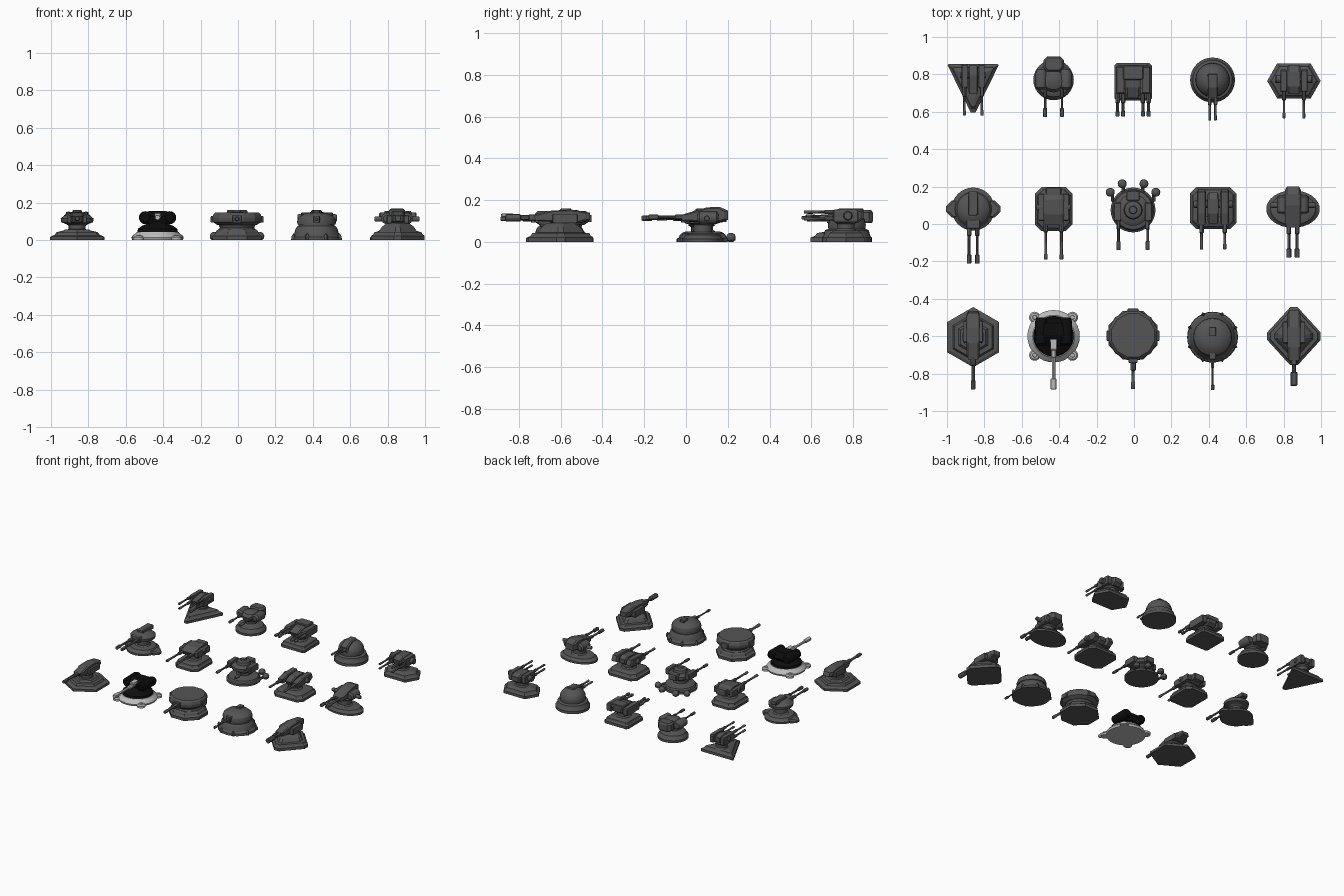
import bpy, bmesh
from math import sin, cos, pi, radians
from mathutils import Vector

def material(name, v):
    m = bpy.data.materials.new(name)
    m.diffuse_color = (v, v, v, 1)
    return m

DARK, BLACK, PALE = material("dark_grey", 0.09), material("black", 0.004), material("pale_grey", 0.5)
O, P, MAT = Vector((0, 0, 0)), "", DARK
round_parts = []

def start(prefix, x, y, mat=DARK):
    global O, P, MAT
    O, P, MAT = Vector((x, y, 0)), prefix, mat

def ngon(n, rx, ry=None, rot=0.0):
    ry = ry or rx
    return [(rx * cos(rot + 2 * pi * i / n), ry * sin(rot + 2 * pi * i / n)) for i in range(n)]

def chamfer(hx, hy, c):
    return [(hx, -hy + c), (hx, hy - c), (hx - c, hy), (-hx + c, hy),
            (-hx, hy - c), (-hx, -hy + c), (-hx + c, -hy), (hx - c, -hy)]

def loft(name, pts, tiers, c=(0, 0, 0), axis='Z', smooth=False, mat=None):
    """Outline pts swept through tiers of (distance, scale) along an axis."""
    bm = bmesh.new()
    rings = []
    for h, s in tiers:
        ring = []
        for u, v in pts:
            p = {'Z': (u * s, v * s, h), 'Y': (u * s, h, v * s), 'X': (h, u * s, v * s)}[axis]
            ring.append(bm.verts.new(Vector(p) + Vector(c) + O))
        rings.append(ring)
    n = len(pts)
    for a, b in zip(rings, rings[1:]):
        for i in range(n):
            bm.faces.new((a[i], a[(i + 1) % n], b[(i + 1) % n], b[i]))
    bm.faces.new(rings[0])
    bm.faces.new(rings[-1])
    bmesh.ops.recalc_face_normals(bm, faces=bm.faces)
    me = bpy.data.meshes.new(P + "_" + name)
    bm.to_mesh(me)
    bm.free()
    ob = bpy.data.objects.new(P + "_" + name, me)
    bpy.context.collection.objects.link(ob)
    me.materials.append(mat or MAT)
    if smooth:
        round_parts.append(ob)
    return ob

def disc(name, tiers, c=(0, 0, 0), axis='Z', n=32, mat=None):
    return loft(name, ngon(n, 1), tiers, c, axis, True, mat)

def box(name, c, size, cham=0.2):
    hx, hy, hz = (s / 2 for s in size)
    return loft(name, chamfer(hx, hy, cham * min(hx, hy)),
                [(-hz, .94), (-hz * .7, 1), (hz * .7, 1), (hz, .9)], c)

def pair(name, c, size):
    for s, side in ((-1, "left"), (1, "right")):
        box(side + "_" + name, (s * c[0], c[1], c[2]), size)

def side(name, w, prof, x=0):
    """Body drawn as a (y, z) side profile, with softened flanks."""
    cy, cz = sum(p[0] for p in prof) / len(prof), sum(p[1] for p in prof) / len(prof)
    return loft(name, [(a - cy, b - cz) for a, b in prof],
                [(-w, .82), (-w * .75, 1), (w * .75, 1), (w, .82)], (x, cy, cz), 'X')

def guns(xs, zs, y0, y1, r, muzzle=1.6, ml=.03):
    for x in xs:
        for z in zs:
            m = r * muzzle
            disc("barrel", [(y0, r * 1.6), (y0 - .05, r * 1.6), (y0 - .055, r), (y1 + ml, r),
                            (y1 + ml - .004, m), (y1 + .004, m), (y1, m * .8)], (x, 0, z), 'Y', 12)

def axle(w, r, y, z):
    disc("axle", [(-w, r * .8), (-w + .006, r), (w - .006, r), (w, r * .8)], (0, y, z), 'X', 16)

def neck(r, z0, z1, y=0):
    disc("neck", [(z0, r * 1.25), (z0 + .01, r), (z1 - .01, r), (z1, r * 1.3)], (0, y, 0), n=20)

BODY = [(-.07, .095), (.06, .088), (.085, .105), (.085, .135), (.05, .152), (-.03, .148), (-.085, .125)]
C1, C2, C3, C4, C5 = -.86, -.43, -.005, .42, .855
R1, R2, R3 = -.605, .08, .765

# ---- front row: single-barrel turrets
start("hexagon_turret", C1, R1)
loft("base", ngon(6, .161, rot=pi / 2), [(0, 1), (.018, 1), (.026, .9), (.028, .78), (.042, .72), (.043, .56), (.055, .48)])
neck(.045, .05, .09)
side("gun_body", .035, [(-.1, .095), (.08, .088), (.14, .105), (.13, .135), (.05, .15), (-.03, .148), (-.12, .125)])
pair("cheek", (.04, .03, .11), (.025, .12, .04))
guns([0], [.115], -.1, -.28, .009, 1.4, .05)

start("footed_turret", C2, R1 + .005, PALE)
disc("base", [(0, .135), (.014, .14), (.026, .132), (.034, .118), (.044, .112)])
for i in range(4):
    a = pi / 4 + i * pi / 2
    disc("foot", [(0, .03), (.014, .03), (.022, .022), (.023, .012), (.028, .01)],
         (.143 * cos(a), .143 * sin(a), 0), n=16)
disc("collar", [(.044, .108), (.06, .105), (.075, .085), (.085, .06), (.1, .045)], mat=BLACK)
MAT = BLACK
side("gun_body", .06, [(-.04, .085), (.07, .08), (.095, .11), (.07, .15), (.0, .155), (-.05, .125)])
for s in (-1, 1):
    disc("side_pod", [(-.05, .02), (-.04, .032), (.08, .034), (.1, .025)], (s * .065, 0, .118), 'Y', 16)
MAT = PALE
box("breech", (0, -.02, .13), (.035, .11, .03))
guns([0], [.12], -.06, -.285, .009, 1.7, .06)

start("drum_turret", C3, R1 + .01)
O8 = ngon(8, .138, rot=pi / 8)
loft("base", O8, [(0, 1.02), (.022, 1.02), (.032, .92), (.046, .88), (.056, .8)])
disc("waist", [(.055, .1), (.065, .092), (.085, .1)])
loft("turret_head", ngon(12, .136, rot=pi / 12), [(.08, .8), (.095, .98), (.118, 1), (.137, .96), (.147, .88)])
pair("side_box", (.128, -.002, .11), (.026, .055, .034))
pair("sensor", (.137, -.002, .11), (.008, .03, .02))
box("mantlet", (0, -.132, .112), (.05, .03, .04))
guns([0], [.112], -.135, -.288, .009, 1.25, .04)
box("rear_box", (0, .125, .112), (.06, .035, .035))

start("dome_turret", C4, R1)
disc("base", [(0, .136), (.016, .134), (.026, .122), (.06, .112), (.074, .102)])
for i in range(8):
    a = pi / 8 + i * pi / 4
    loft("base_stud", ngon(4, .012, rot=a), [(0, 1), (.02, 1), (.034, .3)], (.132 * cos(a), .132 * sin(a), 0))
disc("ring", [(.074, .096), (.082, .096)])
disc("dome", [(.082, .102), (.1, .104), (.118, .098), (.133, .08), (.143, .056), (.148, .03)])
box("hatch", (0, .03, .15), (.035, .05, .02))
box("mantlet", (0, -.1, .11), (.035, .04, .035))
guns([0], [.11], -.11, -.283, .0055, 1.7, .03)

start("diamond_turret", C5, R1 + .005)
loft("base", [(.143, -.02), (.143, .02), (.02, .155), (-.02, .155), (-.143, .02), (-.143, -.02), (-.02, -.155), (.02, -.155)],
     [(0, 1), (.022, 1), (.03, .92), (.042, .88), (.044, .72), (.07, .6), (.09, .42)])
neck(.045, .08, .1)
side("gun_body", .035, [(-.12, .1), (.09, .09), (.14, .105), (.14, .14), (.05, .155), (-.06, .148), (-.13, .13)])
pair("cheek", (.045, .02, .112), (.03, .12, .045))
guns([0], [.115], -.1, -.265, .01, 1.8, .075)

# ---- middle row: twin-barrel turrets
start("disc_turret", C1, R2)
disc("base", [(0, .115), (.014, .115), (.022, .1), (.034, .092), (.04, .07)])
loft("base_wings", chamfer(.145, .045, .03), [(0, 1), (.016, 1), (.024, .9)])
neck(.045, .038, .085)
disc("turret_head", [(.085, .06), (.095, .085), (.115, .088), (.13, .07), (.142, .04)])
box("spine", (0, .03, .145), (.05, .13, .03))
box("mantlet", (0, -.08, .112), (.075, .05, .04))
guns([-.022, .022], [.113], -.09, -.292, .0075, 1.6, .05)

start("block_turret", C2, R2)
loft("base", chamfer(.1, .117, .035), [(0, 1), (.018, 1), (.028, .9), (.042, .86), (.05, .7)])
neck(.045, .048, .09)
side("gun_body", .055, BODY)
pair("arm", (.066, .01, .112), (.03, .15, .045))
box("rear_box", (0, .09, .118), (.085, .05, .045))
axle(.09, .018, .01, .118)
guns([-.042, .042], [.115], -.07, -.27, .0075, 1.3)

start("orb_turret", C3, R2 - .005)
disc("base", [(0, .12), (.014, .12), (.02, .11), (.034, .104), (.04, .08)])
neck(.05, .038, .08)
disc("turret_head", [(.08, .055), (.09, .082), (.112, .084), (.122, .07), (.126, .05), (.145, .045), (.15, .035), (.15, .022), (.16, .018)])
for s in (-1, 1):
    for x, y in ((.058, .14), (.122, .095)):
        disc("orb", [(.0, .012), (.008, .022), (.024, .024), (.036, .018), (.042, .008)], (s * x, y, 0), n=14)
        disc("orb_arm", [(0, .009), (.05, .009)], (s * x * .9, y - .05, .016), 'Y', 8)
pair("gun_pod", (.082, -.01, .112), (.036, .1, .045))
guns([-.078, .078], [.112], -.05, -.215, .007, 1.5, .05)
box("rear_box", (0, .075, .112), (.07, .05, .04))

start("slab_turret", C4 + .003, R2 + .005)
loft("base", chamfer(.124, .113, .035), [(0, 1), (.018, 1), (.026, .92), (.04, .86), (.05, .66)])
neck(.045, .048, .09)
side("gun_body", .03, BODY)
for s in (-1, 1):
    side("gun_pod", .024, [(-.085, .098), (.07, .092), (.1, .11), (.085, .148), (-.03, .146), (-.09, .13)], s * .062)
axle(.105, .02, .02, .118)
guns([-.062, .062], [.117], -.08, -.22, .0075, 1.2)

start("oval_turret", C5 - .005, R2)
loft("base", ngon(32, .143, .1), [(0, 1), (.014, 1), (.022, .9), (.034, .84), (.04, .6)], smooth=True)
neck(.045, .038, .09)
side("gun_body", .042, [(-.1, .1), (.06, .09), (.12, .105), (.12, .15), (.08, .168), (.02, .165), (-.1, .13)])
for s in (-1, 1):
    disc("side_pod", [(-.045, .018), (-.035, .03), (.045, .03), (.055, .018)], (s * .055, .02, .115), 'Y', 16)
axle(.12, .014, .02, .112)
guns([-.022, .022], [.118], -.08, -.26, .0075, 1.7, .05)

# ---- back row: twin and quad turrets
start("triangle_turret", C1, R3)
loft("base", [(.137, .085), (.13, .09), (-.13, .09), (-.137, .085), (-.012, -.17), (.012, -.17)],
     [(0, 1), (.02, 1), (.028, .88), (.042, .8), (.05, .55)])
neck(.04, .045, .09, .03)
side("gun_body", .026, [(-.06, .1), (.06, .09), (.085, .105), (.085, .14), (.03, .152), (-.07, .13)])
pair("gun_pod", (.045, .025, .12), (.032, .13, .06))
axle(.07, .016, .03, .12)
guns([-.047, .047], [.105, .142], -.03, -.185, .0065, 1.3)

start("pod_turret", C2, R3 + .005)
disc("base", [(0, .108), (.018, .108), (.03, .098), (.045, .09), (.055, .065)])
neck(.045, .053, .09)
disc("turret_head", [(.085, .045), (.095, .06), (.12, .066), (.14, .052), (.15, .025)])
for s in (-1, 1):
    disc("side_pod", [(-.05, .018), (-.04, .03), (.03, .034), (.055, .022)], (s * .066, .0, .12), 'Y', 16)
loft("rear_box", chamfer(.055, .04, .02), [(.09, .9), (.1, 1), (.14, 1), (.152, .8)], (0, .085, 0))
guns([-.045, .045], [.12], -.04, -.198, .006, 1.7, .05)

start("square_turret", C3, R3 - .005)
loft("base", chamfer(.1, .1, .012), [(0, 1), (.02, 1), (.028, .92), (.042, .88), (.05, .65)])
neck(.045, .048, .09)
side("gun_body", .04, BODY)
box("top_box", (0, .05, .145), (.11, .08, .03))
pair("gun_pod", (.068, .01, .12), (.042, .15, .055))
guns([-.083, -.053, .053, .083], [.12], -.06, -.185, .0075, 1.4)

start("bubble_turret", C4, R3 + .005)
disc("base", [(0, .12), (.02, .12), (.03, .112), (.055, .105), (.062, .09)])
disc("dome", [(.06, .088)] + [(.08 + .075 * sin(radians(a)), .09 * cos(radians(a)) + .001) for a in range(0, 91, 15)])
side("gun_shroud", .03, [(-.095, .09), (.0, .09), (.04, .12), (.03, .16), (-.04, .158), (-.095, .13)])
guns([-.015, .015], [.115], -.08, -.217, .0065, 1.2)

start("long_hexagon_turret", C5, R3)
loft("base", [(.143, 0), (.09, .093), (-.09, .093), (-.143, 0), (-.09, -.093), (.09, -.093)],
     [(0, 1), (.02, 1), (.028, .9), (.042, .84), (.055, .6)])
neck(.042, .053, .095)
side("gun_body", .036, [(-.06, .1), (.06, .092), (.085, .11), (.085, .145), (.05, .16), (-.03, .16), (-.07, .14)])
pair("gun_pod", (.055, .0, .125), (.034, .12, .06))
axle(.1, .022, .01, .125)
guns([-.053, .053], [.11, .143], -.05, -.2, .0065, 1.2)

# smooth the turned parts, keeping hard edges
for ob in round_parts:
    ob.select_set(True)
bpy.context.view_layer.objects.active = round_parts[0]
bpy.ops.object.shade_smooth_by_angle(angle=radians(30))
